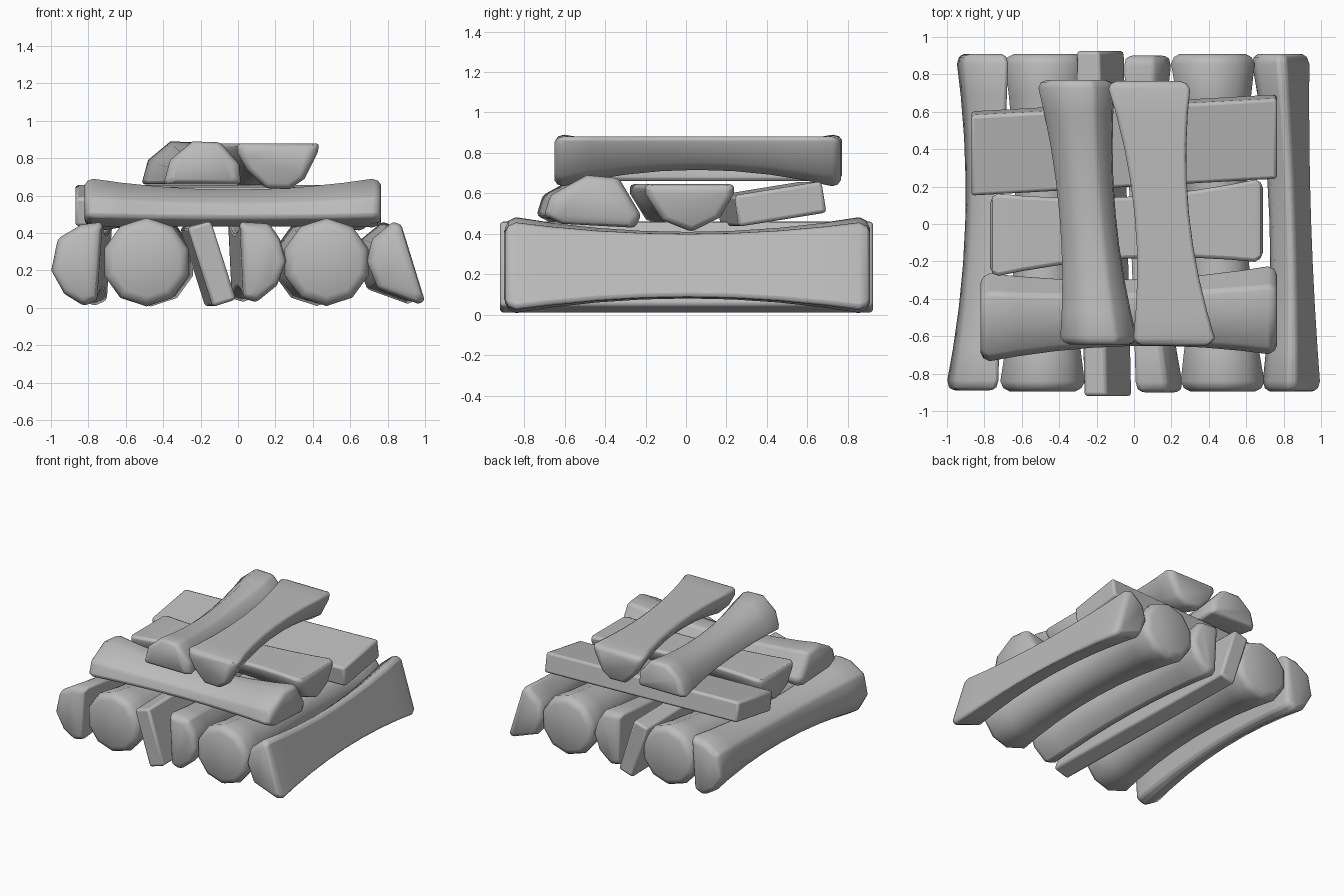
import bpy, bmesh, math
from mathutils import Vector

cube = bpy.data.objects.get("Cube")
if cube:
    bpy.data.objects.remove(cube, do_unlink=True)

GREY = (0.5, 0.5, 0.5, 1.0)
wood = bpy.data.materials.new("plain grey")
wood.use_nodes = True
wood.diffuse_color = GREY
wood.node_tree.nodes["Principled BSDF"].inputs["Base Color"].default_value = GREY


def circle(u, z, r, sides=10):
    return [(u + r * math.cos(math.tau * (i + 0.5) / sides),
             z + r * math.sin(math.tau * (i + 0.5) / sides)) for i in range(sides)]


def log(name, axis, profile, start, end, skew, waist=0.7, anchor=None):
    """Loft a profile from start to end, narrowing to the waist around the anchor."""
    pts = [Vector(p) for p in profile]
    centre = sum(pts, Vector((0, 0))) / len(pts)
    anchor = Vector(anchor) if anchor else centre
    round_ends = waist < 1
    stations = [-0.94, -0.75, -0.5, -0.25, 0, 0.25, 0.5, 0.75, 0.94] if round_ends else []
    stations = [-1, -0.98] * round_ends + [-1] * (not round_ends) + stations
    stations += [0.98, 1] * round_ends + [1] * (not round_ends)
    bm = bmesh.new()
    rings = []
    for t in stations:
        cap = 1.0
        if round_ends:
            cap = 0.78 if abs(t) == 1 else 0.93 if abs(t) == 0.98 else 1.0
        scale = min(1.0, waist + (1 - waist) * (t / 0.94) ** 2)
        s = (t + 1) / 2
        ring = []
        for p in pts:
            q = centre + (p - centre) * cap
            q = anchor + (q - anchor) * scale
            u, v = q.x + skew * s, start + (end - start) * s
            ring.append(bm.verts.new((u, v, q.y) if axis == "y" else (v, u, q.y)))
        rings.append(ring)
    n = len(pts)
    for a, b in zip(rings, rings[1:]):
        for i in range(n):
            bm.faces.new((a[i], a[(i + 1) % n], b[(i + 1) % n], b[i]))
    bm.faces.new(rings[0])
    bm.faces.new(rings[-1])
    bmesh.ops.recalc_face_normals(bm, faces=bm.faces)
    mesh = bpy.data.meshes.new(name)
    bm.to_mesh(mesh)
    bm.free()
    mesh.materials.append(wood)
    obj = bpy.data.objects.new(name, mesh)
    bpy.context.collection.objects.link(obj)
    # soften the hard edges
    bevel = obj.modifiers.new("soft edges", "BEVEL")
    bevel.width = 0.018
    bevel.segments = 2
    bevel.limit_method = "ANGLE"
    bevel.angle_limit = math.radians(42)
    bpy.ops.object.select_all(action="DESELECT")
    obj.select_set(True)
    bpy.context.view_layer.objects.active = obj
    bpy.ops.object.shade_smooth_by_angle(angle=math.radians(50))


# Bottom layer, running front to back
log("bottom_split_log_right", "y",
    [(-1, .2), (-.965, .37), (-.84, .445), (-.725, .46), (-.755, .04), (-.825, .01), (-.93, .075)],
    -.89, .91, .055, .73, (-.74, .25))
log("bottom_round_log_right", "y", circle(-.49, .245, .237), -.895, .91, .025)
log("bottom_plank", "y", [(-.27, .43), (-.145, .465), (-.01, .045), (-.135, .005)],
    -.92, .925, -.04, 1)
log("bottom_split_log_middle", "y",
    [(.01, .46), (.17, .45), (.225, .37), (.26, .25), (.21, .12), (.1, .03), (.03, .05)],
    -.9, .9, -.065, .72, (.02, .25))
log("bottom_round_log_left", "y", circle(.475, .245, .235), -.895, .91, -.055)
log("bottom_split_log_left", "y",
    [(.69, .25), (.72, .37), (.83, .46), (.875, .445), (1, .04), (.97, .02), (.75, .1)],
    -.895, .91, -.06, .73, (.93, .25))

# Middle layer, running side to side
log("middle_split_log_front", "x",
    [(-.74, .49), (-.71, .59), (-.53, .69), (-.37, .675), (-.26, .49), (-.29, .43), (-.66, .45)],
    -.82, .765, .04, .76, (-.48, .45))
log("middle_split_log_centre", "x",
    [(-.28, .645), (.16, .645), (.16, .6), (.09, .48), (-.05, .41), (-.2, .47), (-.28, .6)],
    -.77, .69, .08, .75, (-.06, .645))
log("middle_plank", "x", [(.15, .59), (.58, .66), (.605, .505), (.17, .435)],
    -.87, .765, .09, 1)

# Top layer, running front to back
log("top_split_log_right", "y",
    [(-.395, .66), (-.36, .79), (-.24, .89), (-.09, .885), (.01, .77), (.02, .66)],
    -.645, .77, -.125, .74, (-.19, .66))
log("top_split_log_left", "y",
    [(0, .88), (.44, .88), (.43, .83), (.36, .69), (.28, .635), (.15, .64), (.05, .74), (0, .83)],
    -.65, .765, -.14, .67, (.22, .88))
